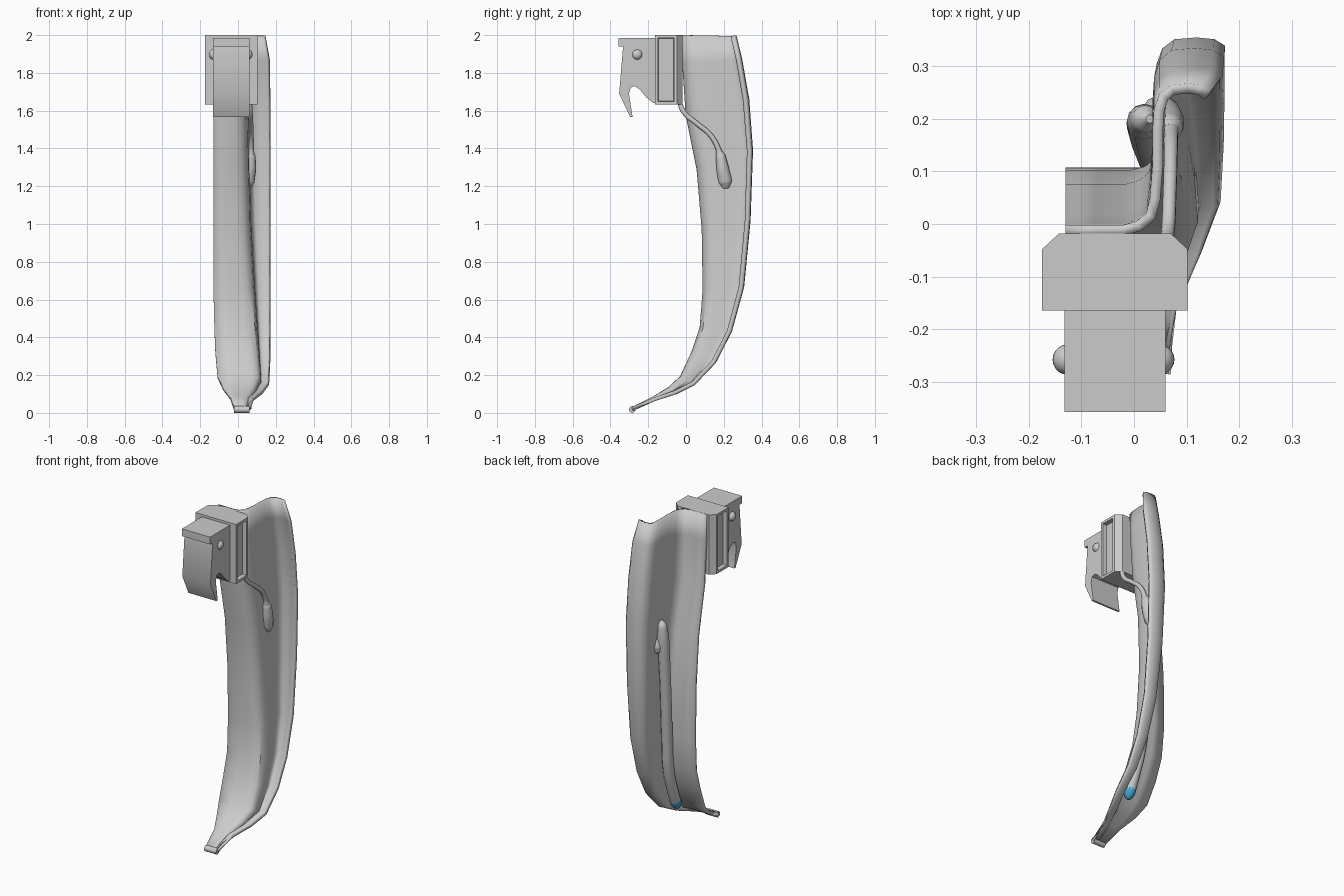
import bpy, bmesh, math
from mathutils import Vector

if "Cube" in bpy.data.objects:
    bpy.data.objects.remove(bpy.data.objects["Cube"])


def make_object(name, bm, angle=35):
    bmesh.ops.recalc_face_normals(bm, faces=bm.faces)
    me = bpy.data.meshes.new(name)
    bm.to_mesh(me)
    bm.free()
    ob = bpy.data.objects.new(name, me)
    bpy.context.collection.objects.link(ob)
    bpy.ops.object.select_all(action='DESELECT')
    ob.select_set(True)
    bpy.context.view_layer.objects.active = ob
    bpy.ops.object.shade_smooth_by_angle(angle=math.radians(angle))
    return ob


def prism(bm, points, offset):
    face = bm.faces.new([bm.verts.new(p) for p in points])
    new = bmesh.ops.extrude_face_region(bm, geom=[face])['geom']
    bmesh.ops.translate(bm, vec=offset, verts=[v for v in new if isinstance(v, bmesh.types.BMVert)])


def tube(name, points, radii):
    cu = bpy.data.curves.new(name, 'CURVE')
    cu.dimensions = '3D'
    cu.bevel_depth = 1.0
    cu.bevel_resolution = 4
    cu.resolution_u = 6
    cu.use_fill_caps = True
    sp = cu.splines.new('BEZIER')
    sp.bezier_points.add(len(points) - 1)
    for bp, p, r in zip(sp.bezier_points, points, radii):
        bp.co = p
        bp.radius = r
        bp.handle_left_type = bp.handle_right_type = 'AUTO'
    ob = bpy.data.objects.new(name, cu)
    bpy.context.collection.objects.link(ob)
    return ob


def ball(name, loc, scale, direction=(0, 0, 1)):
    bm = bmesh.new()
    bmesh.ops.create_uvsphere(bm, u_segments=20, v_segments=12, radius=1)
    ob = make_object(name, bm, 60)
    ob.location = loc
    ob.scale = scale
    ob.rotation_euler = Vector(direction).to_track_quat('Z', 'Y').to_euler()
    return ob


# Blade stations: front y, front z, back y, back z, left x, web x, right x
stations = [
    (-.012, 2.0, .258, 1.995, -.13, .045, .14),
    (-.010, 1.85, .288, 1.87, -.13, .045, .163),
    (.008, 1.58, .325, 1.66, -.13, .045, .166),
    (.066, 1.29, .345, 1.39, -.13, .050, .168),
    (.093, .97, .332, 1.02, -.13, .060, .168),
    (.098, .65, .298, .667, -.13, .080, .168),
    (.082, .45, .234, .434, -.125, .095, .168),
    (.038, .32, .150, .27, -.12, .105, .167),
    (-.022, .19, .040, .155, -.108, .112, .162),
    (-.085, .13, -.055, .108, -.08, .085, .127),
    (-.170, .078, -.165, .073, -.04, .05, .08),
    (-.285, .02, -.285, .02, -.02, .04, .06),
]
bm = bmesh.new()
rows = []
for yf, zf, yb, zb, xl, xw, xr in stations:
    a = min(.065, (xw - xl) * .4)
    b = min(.03, (xr - xw) * .3)
    prof = [(xl, 0), ((xl + xw - a) / 2, 0), (xw - a, 0), (xw - a * .55, .03), (xw - a * .2, .1),
            (xw - .005, .22), (xw, .45), (xw, .7), (xw + b * .1, .85), (xw + b * .4, .94),
            (xw + b, .99), ((xw + xr) / 2 + .01, 1), (xr - b * .6, .99), (xr, .95)]
    rows.append([bm.verts.new((x, yf + (yb - yf) * d, zf + (zb - zf) * d)) for x, d in prof])
for r, s in zip(rows, rows[1:]):
    for i in range(len(r) - 1):
        bm.faces.new((r[i], r[i + 1], s[i + 1], s[i]))
blade = make_object("curved_blade", bm, 40)
sol = blade.modifiers.new("thickness", 'SOLIDIFY')
sol.thickness = .02
sol.offset = 0

# Rounded bead across the tip
tube("tip_bead", [(-.02, -.285, .018), (.06, -.285, .018)], [.018, .018])

# Wide base block with chamfered back corners and a recess in each side
bm = bmesh.new()
outline = [(-.175, -.165), (.102, -.165), (.102, -.048), (.07, -.018), (-.143, -.018), (-.175, -.048)]
prism(bm, [(x, y, 1.632) for x, y in outline], (0, 0, .368))
bmesh.ops.recalc_face_normals(bm, faces=bm.faces)
sides = [f for f in bm.faces if abs(f.normal.x) > .99]
bmesh.ops.inset_individual(bm, faces=sides, thickness=.022, depth=0)
bmesh.ops.inset_individual(bm, faces=sides, thickness=.004, depth=-.025)
make_object("base_block", bm)

# Narrow hooked fitting in front of the block
hook = [(-.1, 1.985), (-.358, 1.985), (-.358, 1.94), (-.333, 1.94), (-.354, 1.69), (-.295, 1.566),
        (-.283, 1.566), (-.302, 1.69), (-.293, 1.722), (-.27, 1.73), (-.245, 1.712), (-.21, 1.67),
        (-.175, 1.642), (-.138, 1.634), (-.1, 1.634)]
bm = bmesh.new()
prism(bm, [(-.132, y, z) for y, z in hook], (.192, 0, 0))
make_object("hook_fitting", bm)

# Locking balls on both sides
for side, x in (("left", -.126), ("right", .048)):
    ball(side + "_locking_ball", (x, -.258, 1.897), (.029, .029, .029))

# Wire on the right side and the capsule where it enters the web
tube("wire", [(.06, -.04, 1.66), (.065, -.01, 1.59), (.068, .06, 1.53), (.07, .13, 1.47),
              (.07, .17, 1.40), (.068, .18, 1.36)], [.013, .013, .013, .013, .014, .02])
tube("wire_capsule", [(.068, .177, 1.385), (.067, .183, 1.36), (.062, .195, 1.29),
                      (.05, .208, 1.225), (.045, .212, 1.195), (.042, .213, 1.185)],
     [.014, .026, .034, .038, .026, .006])

# Light tube along the left face of the web, ending in a blue bulb
tube("light_tube", [(.03, .20, 1.39), (.022, .20, 1.36), (.02, .195, 1.28), (.022, .17, 1.0),
                    (.035, .135, .65), (.045, .105, .42), (.05, .06, .28), (.052, .03, .205)],
     [.008, .026, .034, .032, .032, .032, .032, .032])
bulb = ball("light_bulb", (.052, .029, .203), (.0325, .0325, .055), (0, .4, 1))
blue = bpy.data.materials.new("blue_lens")
blue.diffuse_color = (.06, .38, .65, 1)
blue.use_nodes = True
blue.node_tree.nodes["Principled BSDF"].inputs["Base Color"].default_value = blue.diffuse_color
bulb.data.materials.append(blue)
